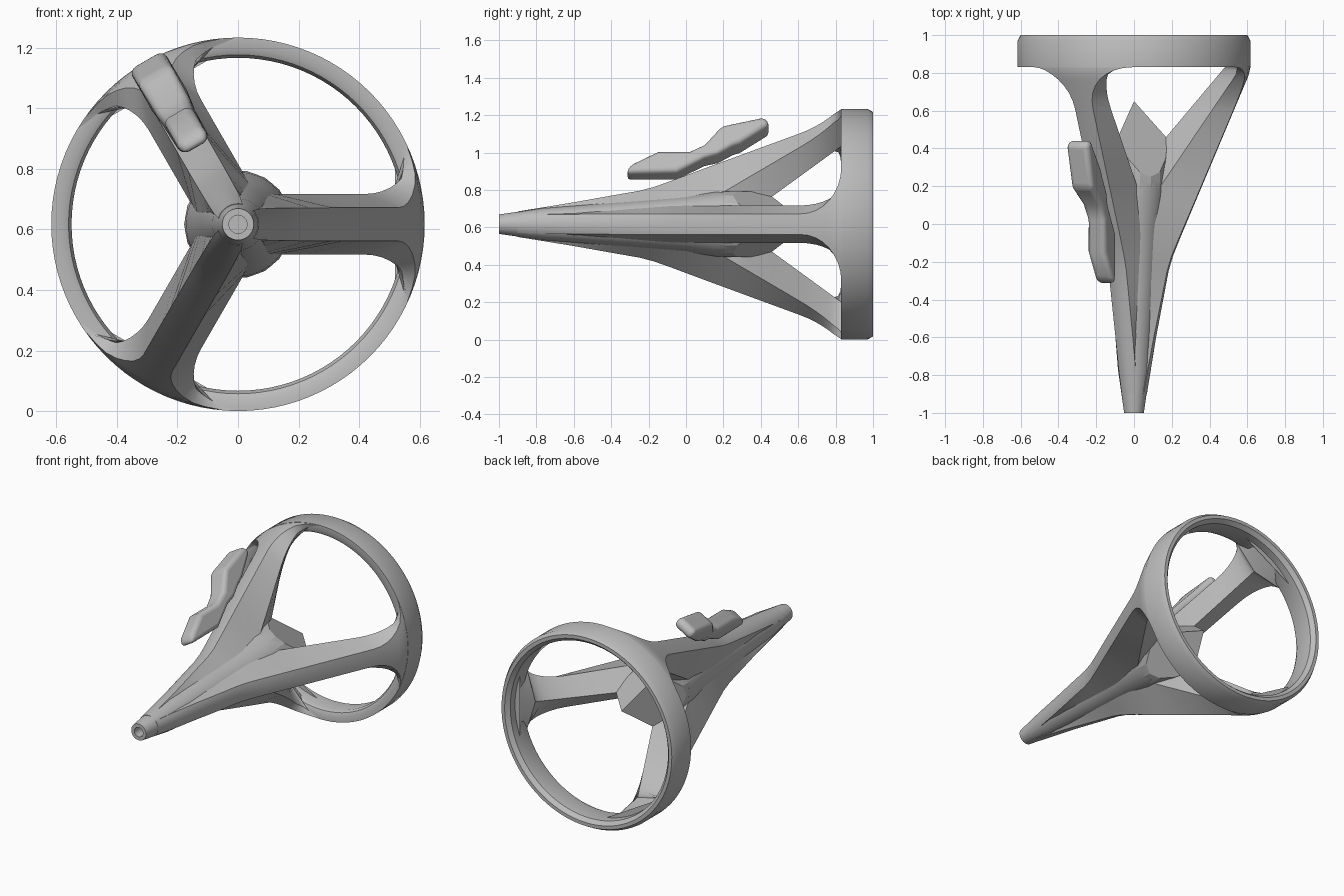
import bpy, bmesh, math
from mathutils import Vector

cube = bpy.data.objects.get("Cube")
if cube:
    bpy.data.objects.remove(cube, do_unlink=True)

CZ = 0.617                                   # height of the central axis
grey = bpy.data.materials.new("plain grey")
grey.use_nodes = True
grey.diffuse_color = (0.5, 0.5, 0.5, 1)
grey.node_tree.nodes["Principled BSDF"].inputs["Base Color"].default_value = (0.5, 0.5, 0.5, 1)


def place(r, t, y, phi):
    """Radial distance, sideways offset and depth along direction phi."""
    c, s = math.cos(phi), math.sin(phi)
    return (r * c - t * s, y, CZ + r * s + t * c)


def interp(table, y):
    for (y0, a), (y1, b) in zip(table, table[1:]):
        if y <= y1:
            return a + (b - a) * (y - y0) / (y1 - y0)
    return table[-1][1]


def finish(bm, name, bevel=0, angle=30):
    bmesh.ops.recalc_face_normals(bm, faces=bm.faces)
    mesh = bpy.data.meshes.new(name)
    bm.to_mesh(mesh)
    bm.free()
    mesh.materials.append(grey)
    ob = bpy.data.objects.new(name, mesh)
    bpy.context.collection.objects.link(ob)
    if bevel:
        mod = ob.modifiers.new("rounding", 'BEVEL')
        mod.width, mod.segments, mod.limit_method = bevel, 4, 'ANGLE'
        mod.angle_limit = math.radians(35)
    bpy.ops.object.select_all(action='DESELECT')
    ob.select_set(True)
    bpy.context.view_layer.objects.active = ob
    bpy.ops.object.shade_smooth_by_angle(angle=math.radians(angle))
    return ob


def loft(bm, rows, closed=False):
    """Skin closed sections, capping the ends unless the rows form a loop."""
    vs = [[bm.verts.new(p) for p in row] for row in rows]
    n = len(vs[0])
    for a, b in zip(vs, vs[1:] + vs[:1] if closed else vs[1:]):
        for i in range(n):
            j = (i + 1) % n
            bm.faces.new((a[i], a[j], b[j], b[i]))
    if not closed:
        bm.faces.new(vs[0])
        bm.faces.new(vs[-1])


def revolve(profile, steps, closed=False):
    bm = bmesh.new()
    loft(bm, [[place(r, 0, y, 2 * math.pi * i / steps) for i in range(steps)]
              for y, r in profile], closed)
    return bm


# Ring at the wide end, its front inner edge softened
finish(revolve([(0.83, 0.617), (0.97, 0.617), (1.0, 0.6), (1.0, 0.578),
                (0.975, 0.556), (0.86, 0.55), (0.84, 0.56), (0.83, 0.58)], 96, True), "rear_ring")

# Tapered core with a hollow tip
finish(revolve([(-0.93, 0.03), (-1.0, 0.03), (-1.0, 0.052), (-0.77, 0.085),
                (-0.3, 0.122), (0, 0.148), (0.15, 0.172), (0.22, 0.176)], 48), "core")

# Hub whose back is trimmed by three planes to a corner-shaped point
bm = revolve([(0.15, 0.17), (0.22, 0.178), (0.7, 0.178)], 18)
for k in range(3):
    phi = math.pi / 3 + k * 2 * math.pi / 3
    normal = Vector((2.24 * math.cos(phi), 1, 2.24 * math.sin(phi)))
    cut = bmesh.ops.bisect_plane(bm, geom=bm.verts[:] + bm.edges[:] + bm.faces[:],
                                 plane_co=(0, 0.65, CZ), plane_no=normal, clear_outer=True)
    rim = [e for e in cut["geom_cut"] if isinstance(e, bmesh.types.BMEdge)]
    bmesh.ops.edgeloop_fill(bm, edges=rim)
finish(bm, "hub", angle=15)

# Three struts: keeled sections that flare into the ring
OUTER = [(-1, 0.052), (-0.6, 0.117), (-0.25, 0.183), (-0.17, 0.206), (-0.08, 0.242),
         (0.79, 0.608), (0.83, 0.616), (0.87, 0.612), (0.95, 0.59)]
SHOULDER = [(-1, 0.03), (-0.6, 0.07), (-0.1, 0.09), (0.2, 0.14), (0.31, 0.215),
            (0.79, 0.54), (0.83, 0.548), (0.95, 0.565)]
SHOULDER_WIDTH = [(-1, 0.02), (-0.77, 0.045), (-0.1, 0.1), (1, 0.1)]
FLARE_START, FLARE_END = 0.61, 0.83


def strut_section(y, phi):
    R = interp(OUTER, y)
    u = max(0, min(1, (y - FLARE_START) / (FLARE_END - FLARE_START)))
    flare = 1 - math.sqrt(1 - u * u)
    keel = min(0.555, max(0.01, 0.17 + (y - 0.46) * 0.84))
    shoulder = interp(SHOULDER, y)
    width = interp(SHOULDER_WIDTH, y) + 0.12 * flare
    half = min(0.055 / R, 0.75) + 0.42 * flare
    arc = [half * (i / 4 - 1) for i in range(9)]
    pts = [(R * math.cos(a), R * math.sin(a)) for a in arc]
    pts += [(shoulder, width), (keel, 0), (shoulder, -width)]
    return [place(r, t, y, phi) for r, t in pts]


stations = [-0.9, -0.77, -0.6, -0.4, -0.25, -0.17, -0.08, 0.1, 0.2, 0.31, 0.46, FLARE_START]
stations += [FLARE_START + (FLARE_END - FLARE_START) * math.sin(math.pi / 2 * i / 8)
             for i in range(1, 9)] + [0.87, 0.93]
for k, name in enumerate(["left_strut", "upper_strut", "lower_strut"]):
    bm = bmesh.new()
    loft(bm, [strut_section(y, k * 2 * math.pi / 3) for y in stations])
    finish(bm, name)

# Rounded grip floating over the upper strut
outline = [(-0.32, 0.289), (-0.3, 0.337), (-0.15, 0.42), (0.02, 0.42), (0.1, 0.46),
           (0.19, 0.57), (0.42, 0.626), (0.45, 0.578), (0.29, 0.463),
           (0.25, 0.448), (0.17, 0.398), (0.1, 0.378), (-0.05, 0.291)]
GRIP_WIDTH = [(-0.35, 0.052), (0.02, 0.055), (0.19, 0.066), (0.5, 0.066)]
bm = bmesh.new()
loft(bm, [[place(r, side * interp(GRIP_WIDTH, y) - 0.008, y, 2 * math.pi / 3)
           for y, r in outline] for side in (-1, 1)])
finish(bm, "grip", bevel=0.026)
